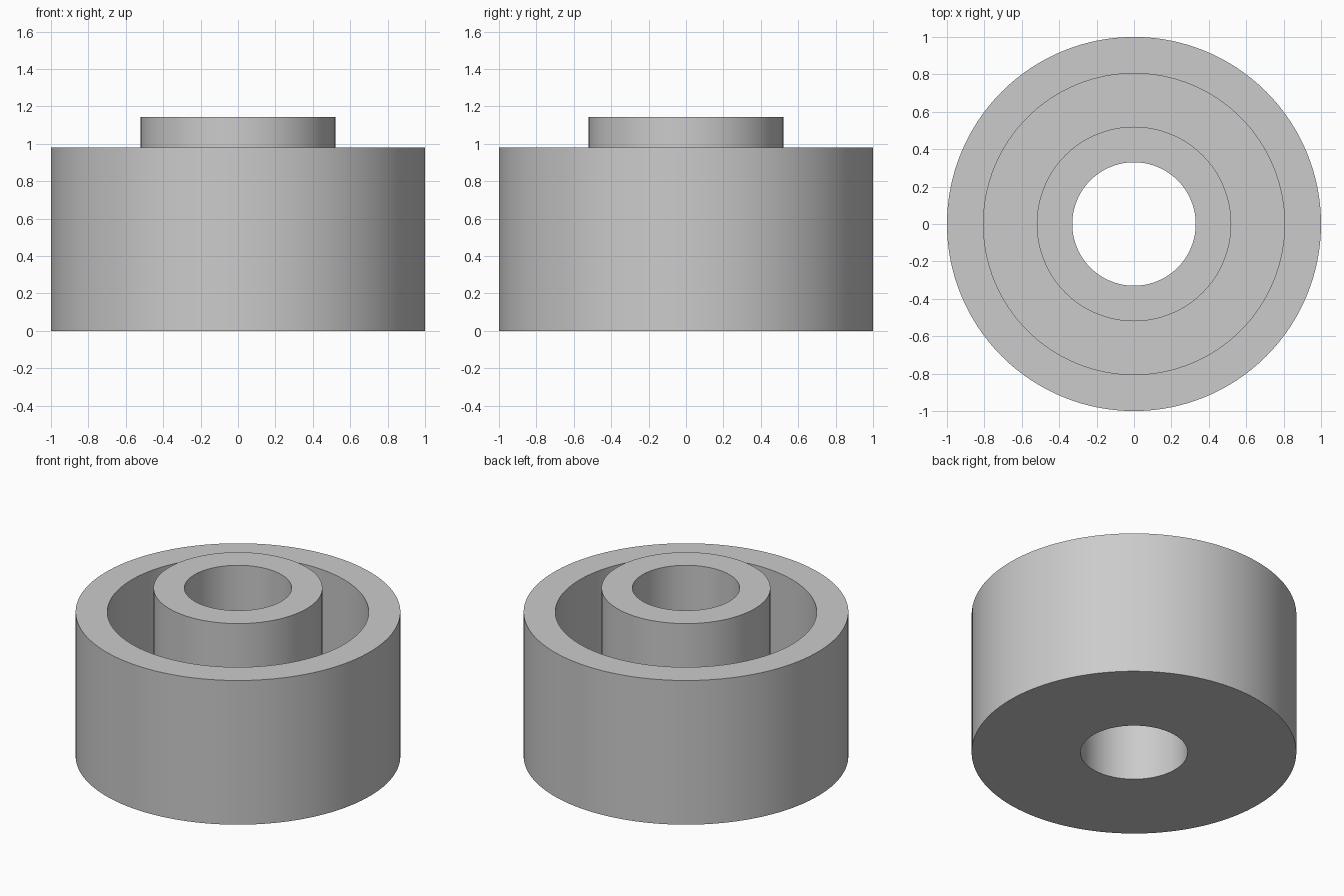
import bpy
import bmesh
import math

SEGMENTS = 128
OUTER, GROOVE, BOSS, BORE = 1.0, 0.805, 0.52, 0.33
RIM_Z, BOSS_Z, FLOOR_Z = 0.98, 1.143, 0.195

cube = bpy.data.objects.get("Cube")
if cube:
    bpy.data.objects.remove(cube, do_unlink=True)

# Single grey material
grey = bpy.data.materials.new("light_grey")
grey.use_nodes = True
colour = (0.6, 0.6, 0.6, 1)
grey.diffuse_color = colour
grey.node_tree.nodes["Principled BSDF"].inputs["Base Color"].default_value = colour


def lathe(name, profile):
    """Revolve a closed (radius, z) profile around the z axis."""
    bm = bmesh.new()
    verts = [bm.verts.new((r, 0, z)) for r, z in profile]
    edges = [bm.edges.new((v, verts[i - 1])) for i, v in enumerate(verts)]
    bmesh.ops.spin(bm, geom=verts + edges, cent=(0, 0, 0), axis=(0, 0, 1),
                   angle=math.tau, steps=SEGMENTS, use_merge=True)
    bmesh.ops.remove_doubles(bm, verts=bm.verts, dist=0.0001)
    bmesh.ops.recalc_face_normals(bm, faces=bm.faces)
    mesh = bpy.data.meshes.new(name)
    bm.to_mesh(mesh)
    bm.free()
    mesh.materials.append(grey)
    obj = bpy.data.objects.new(name, mesh)
    bpy.context.collection.objects.link(obj)
    bpy.ops.object.select_all(action="DESELECT")
    obj.select_set(True)
    bpy.context.view_layer.objects.active = obj
    bpy.ops.object.shade_smooth_by_angle(angle=math.radians(30))
    return obj


# Cup with a raised, bored centre hub
lathe("cup_with_hub", [
    (BORE, 0), (OUTER, 0), (OUTER, RIM_Z), (GROOVE, RIM_Z),
    (GROOVE, FLOOR_Z), (BOSS, FLOOR_Z), (BOSS, BOSS_Z), (BORE, BOSS_Z),
])
